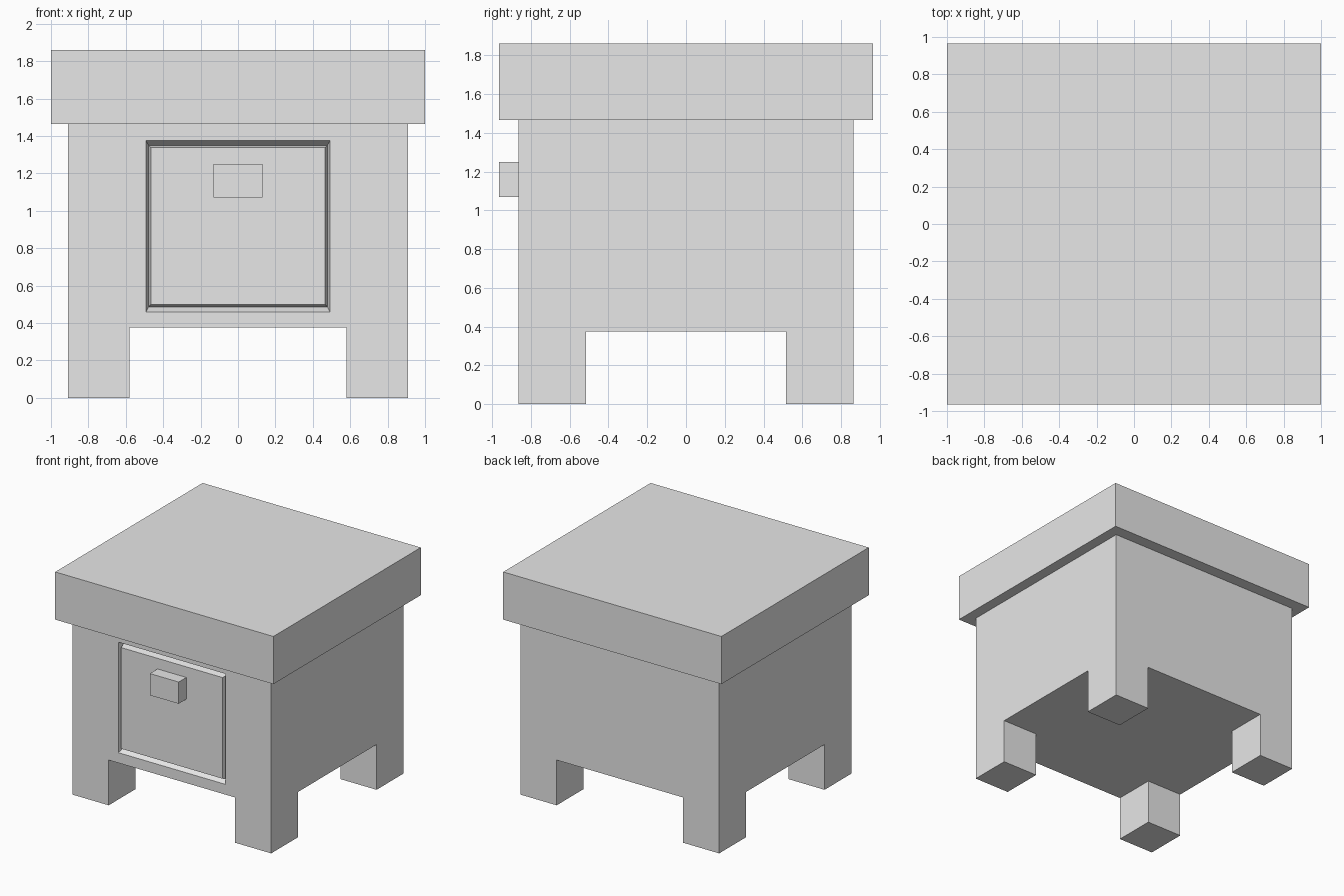
import bpy
import bmesh

default_cube = bpy.data.objects.get("Cube")
if default_cube:
    bpy.data.objects.remove(default_cube, do_unlink=True)

GREY = (0.8, 0.8, 0.8, 1.0)
grey = bpy.data.materials.new("plain_grey")
grey.use_nodes = True
grey.diffuse_color = GREY
grey.node_tree.nodes["Principled BSDF"].inputs["Base Color"].default_value = GREY


def rings_object(name, rings):
    """Loft upright rectangles, each (half width, bottom, top, y), from back to front."""
    bm = bmesh.new()
    loops = [[bm.verts.new(p) for p in ((-w, y, z0), (w, y, z0), (w, y, z1), (-w, y, z1))]
             for w, z0, z1, y in rings]
    for a, b in zip(loops, loops[1:]):
        for i in range(4):
            j = (i + 1) % 4
            bm.faces.new((a[i], a[j], b[j], b[i]))
    bm.faces.new(loops[0])
    bm.faces.new(loops[-1])
    bmesh.ops.recalc_face_normals(bm, faces=bm.faces)
    mesh = bpy.data.meshes.new(name)
    bm.to_mesh(mesh)
    bm.free()
    mesh.materials.append(grey)
    obj = bpy.data.objects.new(name, mesh)
    bpy.context.collection.objects.link(obj)
    return obj


def box(name, half_x, y0, y1, z0, z1):
    return rings_object(name, [(half_x, z0, z1, y1), (half_x, z0, z1, y0)])


# Body with a V groove outlining the drawer front
FRONT, GROOVE = -0.865, -0.815
body = rings_object("body", [
    (0.91, 0.0, 1.465, -FRONT),
    (0.91, 0.0, 1.465, FRONT),
    (0.492, 0.46, 1.376, FRONT),
    (0.478, 0.486, 1.35, GROOVE),
    (0.465, 0.5, 1.338, FRONT),
])

# Openings in both directions leave four corner legs
cutters = [
    box("opening_front_to_back", 0.58, -1.2, 1.2, -0.2, 0.375),
    box("opening_side_to_side", 1.2, -0.515, 0.515, -0.2, 0.375),
]
bpy.context.view_layer.objects.active = body
for cutter in cutters:
    cutter.hide_render = True
    cut = body.modifiers.new(cutter.name, "BOOLEAN")
    cut.operation = "DIFFERENCE"
    cut.solver = "EXACT"
    cut.object = cutter
    bpy.ops.object.modifier_apply(modifier=cut.name)
    bpy.data.objects.remove(cutter, do_unlink=True)

# Overhanging top and drawer handle
box("top", 1.0, -0.965, 0.965, 1.465, 1.86)
box("drawer_handle", 0.132, -0.965, FRONT, 1.07, 1.25)
